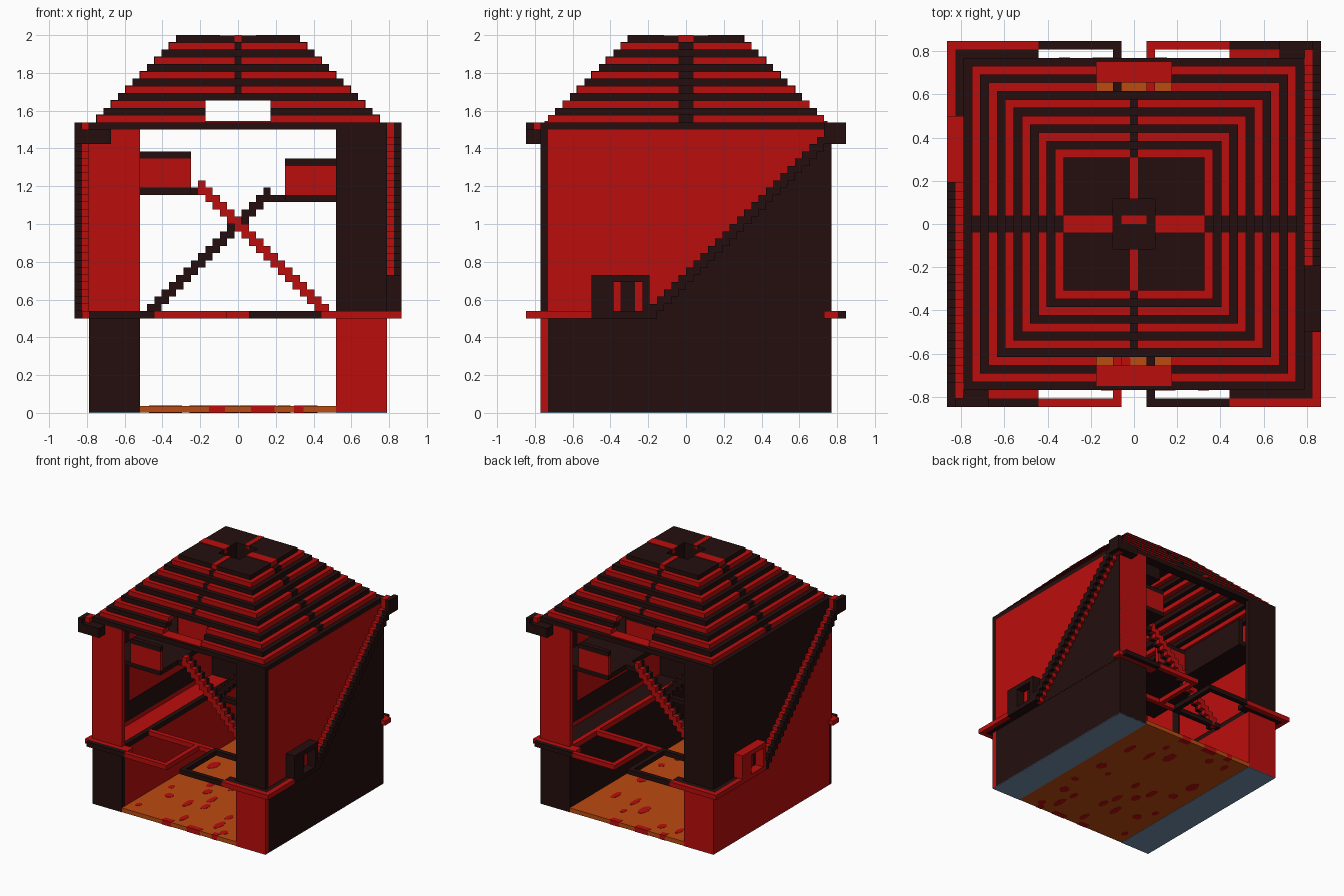
import bpy, bmesh, math, random
from mathutils import Matrix, Vector

cube = bpy.data.objects.get("Cube")
if cube:
    bpy.data.objects.remove(cube, do_unlink=True)

U = 2 / 52  # one block of the grid


def material(name, rgb):
    m = bpy.data.materials.new(name)
    m.use_nodes = True
    m.diffuse_color = (*rgb, 1)
    m.node_tree.nodes["Principled BSDF"].inputs["Base Color"].default_value = (*rgb, 1)
    return m


RED = material("bright red", (0.50, 0.004, 0.004))
DARK = material("dark brown", (0.017, 0.0045, 0.004))
ORANGE = material("floor orange", (0.50, 0.07, 0.005))
BLUE = material("slate blue", (0.16, 0.27, 0.40))


def finish(name, bm, mat):
    me = bpy.data.meshes.new(name)
    bm.to_mesh(me)
    bm.free()
    me.materials.append(mat)
    ob = bpy.data.objects.new(name, me)
    bpy.context.collection.objects.link(ob)
    return ob


def boxes(name, mat, *specs, turn=1):
    """Boxes given as x0,x1,y0,y1,z0,z1 in blocks; turn=-1 spins half a turn about z."""
    bm = bmesh.new()
    for x0, x1, y0, y1, z0, z1 in specs:
        centre = Vector(((x0 + x1) / 2 * turn, (y0 + y1) / 2 * turn, (z0 + z1) / 2)) * U
        size = Vector((abs(x1 - x0), abs(y1 - y0), abs(z1 - z0))) * U
        bmesh.ops.create_cube(bm, size=1, matrix=Matrix.Translation(centre) @ Matrix.Diagonal((*size, 1)))
    return finish(name, bm, mat)


def ring(w, h, t, z0, z1):
    """Four boxes forming a rectangular ring of wall thickness t."""
    return [(-w, w, -h, -h + t, z0, z1), (-w, w, h - t, h, z0, z1),
            (-w, -w + t, -h + t, h - t, z0, z1), (w - t, w, -h + t, h - t, z0, z1)]


# Floor slab and underside strips
boxes("floor", ORANGE, (-13.5, 13.5, -20, 20, 0.05, 0.95))
boxes("base_strips", BLUE, (-20.5, -13.5, -20, 20, 0, 0.1), (13.5, 20.5, -20, 20, 0, 0.1))

# Red spots let into the floor
random.seed(4)
bm = bmesh.new()
for i in range(5):
    for j in range(7):
        if random.random() < 0.2:
            continue
        p = Vector((-10.5 + 5.2 * i + random.uniform(-1.5, 1.5),
                    -16.5 + 5.5 * j + random.uniform(-1.6, 1.6), 0.5)) * U
        sx, sy = random.uniform(0.5, 1.1), random.uniform(0.7, 1.9)
        bmesh.ops.create_cone(bm, cap_ends=True, segments=10, radius1=U, radius2=U, depth=U,
                              matrix=Matrix.Translation(p) @ Matrix.Diagonal((sx, sy, 1, 1)))
finish("floor_spots", bm, RED)
boxes("floor_edge_spots", RED, *[(s * a, s * b, s * 18.8, s * 20.03, 0, 1) for s in (1, -1)
                                 for a, b in ((-9, -7.7), (-5, -1.8), (1.8, 4))])

# The two halves are half-turn copies, with the side wall colours exchanged
for s, side, upper, lower in ((1, "left", RED, DARK), (-1, "right", DARK, RED)):
    def part(name, mat, *specs):
        boxes(side + "_" + name, mat, *specs, turn=s)

    dz = 0 if s == 1 else 1

    # Corner piers
    part("pier_a_base", RED, (13.5, 20.5, -20, -19, 0.05, 13))
    part("pier_a_upper", DARK, (13.5, 20.5, -20, -19, 13, 39))
    part("pier_b_base", DARK, (13.5, 20.5, 19, 20, 0.05, 13))
    part("pier_b_upper", RED, (13.5, 20.5, 19, 20, 13, 39))

    # Side block, wall and stepped lower wall face
    part("bench_block", lower, (13.5, 20.5, -19, 19, 0.1, 13))
    part("bench_rim", upper, (13.5, 14.5, -19, 19, 13, 14))
    part("wall_inner", RED, (19.5, 20, -19, 19, 13, 39))
    part("wall_outer", upper, (20, 20.5, -19, 19, 13, 39))
    part("inner_panel", DARK, (19.35, 19.5, -13, 11, 14, 18), (19.35, 19.5, 9, 11, 18, 39))
    part("wall_lower_face", lower, *[(20.4, 20.55, c, c + 1, 13, c + 19) for c in range(-5, 20)])

    # Diagonal stepped trim, red inside and dark outside
    steps = [(c, c + 1, max(13, c + 18), min(39, c + 20)) for c in range(-5, 20)]
    part("trim_inner", RED, *[(20.5, 21.5, *st) for st in steps])
    part("trim_outer", DARK, *[(21.5, 22.5, *st) for st in steps])

    # Bracket wrapping the top corner
    part("bracket", DARK, (17.5, 22.5, 21, 22, 37, 39), (17.5, 20.5, 20, 21, 37, 39),
         (21.5, 22.5, 19, 21, 37, 40), (21.5, 22.5, 21, 22, 39, 40))
    part("bracket_core", RED, (20.5, 21.5, 19, 21, 37, 40))

    # Ledges around the piers
    part("ledge_a_outer", RED, (11.5, 22.5, -22, -21, 13, 14), (21.5, 22.5, -21, -13, 13, 14))
    part("ledge_a_inner", DARK, (11.5, 21.5, -21, -20, 13, 14), (20.5, 21.5, -20, -13, 13, 14))
    part("ledge_b_outer", DARK, (11.5, 20.5, 21, 22, 13, 14))
    part("ledge_b_inner", RED, (11.5, 21.5, 20, 21, 13, 14), (20.5, 21.5, 19, 20, 13, 14))

    # Rail loops beside the entrance
    for name, mat, d in (("rail_a", DARK, -1), ("rail_b", RED, 1)):
        part(name, mat, (1.5, 11.5, d * 21, d * 22, 13, 14), (1.5, 2.5, d * 10, d * 21, 13, 14),
             (2.5, 13.5, d * 10, d * 11, 13, 14), (11.5, 13.5, d * 19, d * 21, 13, 14))
    part("rail_bridge", RED, (-1.5, 1.5, -11, -10, 13, 14))

    # Small framed window in the side wall
    part("window_frame", lower, (20.5, 22.5, -13, -10, 13, 19), (20.5, 22.5, -6, -5, 13, 19),
         (20.5, 22.5, -10, -6, 18, 19), (20.5, 22.5, -10, -6, 13, 14), (20.5, 20.7, -9, -7, 14, 18))
    part("window_back", upper, (20.5, 20.65, -10, -6, 14, 18))

    # Inner staircase
    run = [(11.5 - i, 12.5 - i, 13 + i, 15 + i) for i in range(17 + (s == 1))]
    part("stair_outer", RED, *[(a, b, -11, -10, z0, z1) for a, b, z0, z1 in run])
    part("stair_inner", DARK, *[(a, b, -10, -9, z0, z1) for a, b, z0, z1 in run])

    # Loft with red parapets, and gallery along the wall
    z = 29 + dz
    part("loft_floor", DARK, (6.5, 19.5, 0, 17, z, z + 1), (3.5 + 2 * dz, 6.5, 9, 11, z, z + 1),
         (13.5, 19.5, -17, 0, z, z + 1))
    part("loft_parapet", RED, (6.5, 13.5, 16, 17, z + 1, z + 5), (6.5, 13.5, 0, 1, z + 1, z + 5))
    part("loft_cap", DARK, (6.5, 13.5, 16, 17, z + 5, z + 6), (6.5, 13.5, 0, 1, z + 5, z + 6))
    part("gallery_parapet", DARK, (13.5, 14.5, -17, 0, z + 1, z + 6))

# Stepped roof: alternating rings, the lowest ones open at front and back
for k in range(12):
    w, h, z = 20.5 - k, 20 - k, 39 + k
    mat = RED if k % 2 else DARK
    layer = ring(w, h, 2, z, z + 1)
    if 1 <= k <= 3:
        layer = layer[2:] + [(sx * 4.5, sx * w, sy * (h - 2), sy * h, z, z + 1)
                             for sx in (1, -1) for sy in (1, -1)]
    boxes(f"roof_layer_{k + 1}", mat, *layer)
    if k % 2:
        # Dark ridge blocks across the red layers
        ridge = [(sx * (w - 1), sx * (w + 0.05), -1, 1, z, z + 1.05) for sx in (1, -1)]
        if k > 3:
            ridge += [(-0.5, 0.5, sy * (h - 1), sy * (h + 0.05), z, z + 1.05) for sy in (1, -1)]
        boxes(f"roof_ridge_{k + 1}", DARK, *ridge)
boxes("roof_opening_sill", RED, (-4.5, 4.5, -19.5, -17, 39.9, 40.15), (-4.5, 4.5, 17, 19.5, 39.9, 40.15))

# Roof top with a red cross and a sunken centre
boxes("roof_top", DARK, (-8.5, 8.5, 3, 8, 51, 51.92), (-8.5, 8.5, -8, -3, 51, 51.92),
      (2.5, 8.5, -3, 3, 51, 51.92), (-8.5, -2.5, -3, 3, 51, 51.92))
boxes("roof_cross", RED, *[(-0.5, 0.5, d * 3, d * 8.05, 51, 52) for d in (1, -1)],
      *[(d * 2.5, d * 8.55, -1, 1, 51, 52) for d in (1, -1)])
boxes("roof_well", DARK, *ring(3.5, 4, 1, 48, 51), (-3.5, 3.5, -4, 4, 47, 48))
boxes("roof_well_slot", RED, (-1.5, 1.5, 0, 1, 48, 48.1))
